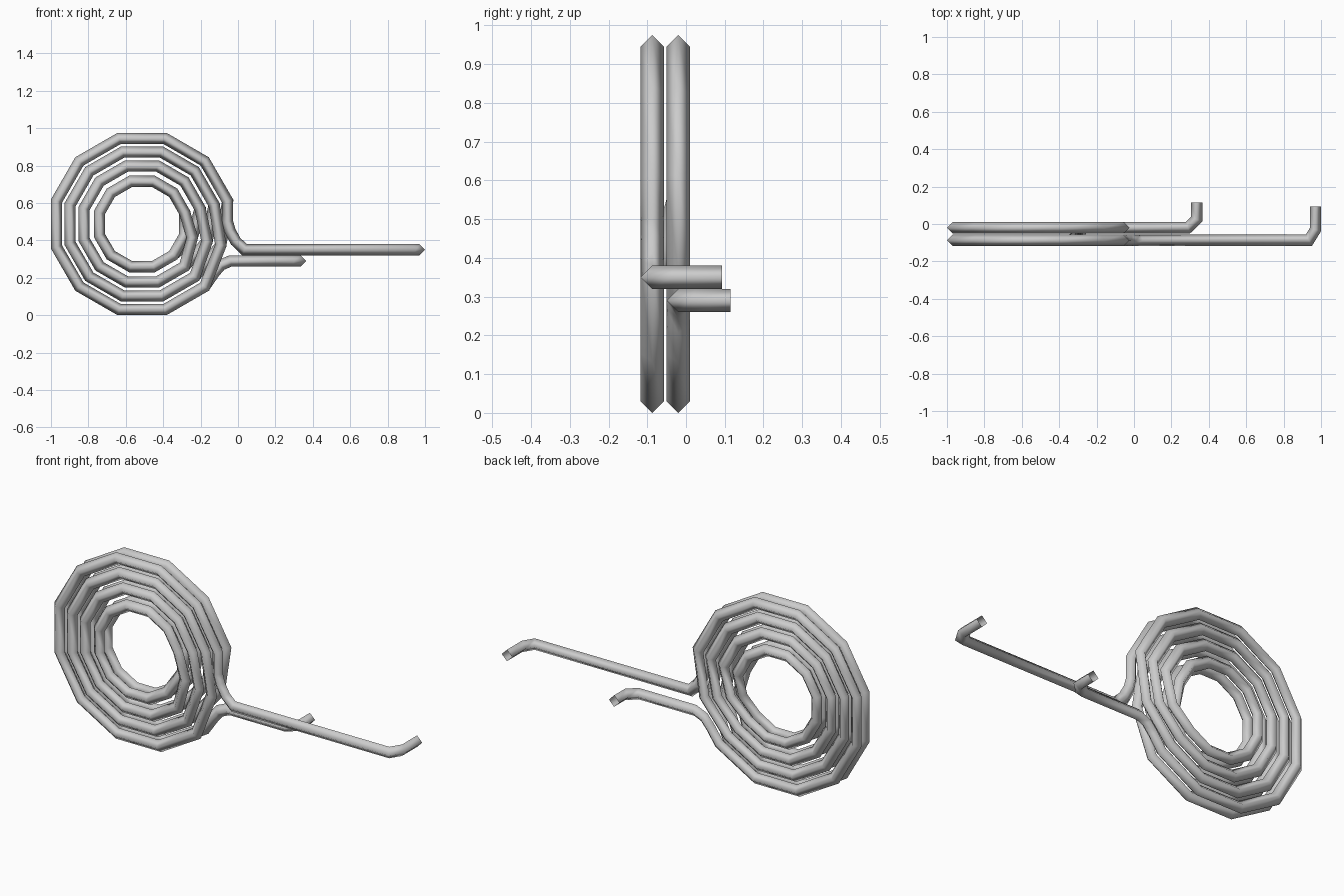
import bpy, bmesh, math
from mathutils import Vector

if "Cube" in bpy.data.objects:
    bpy.data.objects.remove(bpy.data.objects["Cube"])

CX, CZ = -0.513, 0.4875           # coil centre
YF, YB = -0.087, -0.02            # front and back coil layers
WIRE = 0.03                       # half diagonal of the diamond wire
APO = [0.4575, 0.385, 0.31, 0.228]  # flat radius of each turn, outer to inner


def coil_point(apothem, deg, y):
    r = apothem / math.cos(math.radians(15))
    a = math.radians(deg)
    return Vector((CX + r * math.cos(a), y, CZ + r * math.sin(a)))


def turn(k, y):
    return [coil_point(APO[k], d, y) for d in range(15, 316, 30)]


# front lead, running in from its hooked end
path = [Vector(p) for p in (
    (0.97, 0.093, 0.35), (0.97, -0.03, 0.35), (0.935, YF, 0.35),
    (0.035, YF, 0.35), (-0.012, YF, 0.395), (-0.042, YF, 0.45), (-0.056, YF, 0.50))]

# front layer spirals inward
for k in range(4):
    path += turn(k, YF)
    if k < 3:
        path.append(coil_point((APO[k] + APO[k + 1]) / 2, 345, YF))

# crossover to the back layer, which spirals outward
path.append(coil_point(APO[3], 345, (YF + YB) / 2))
for k in (3, 2, 1, 0):
    path += turn(k, YB)
    if k > 0:
        path.append(coil_point((APO[k] + APO[k - 1]) / 2, 345, YB))

# back lead, running out to its hooked end
path += [Vector(p) for p in (
    (-0.128, YB, 0.225), (-0.092, YB, 0.268), (-0.04, YB, 0.29),
    (0.288, YB, 0.29), (0.335, 0.025, 0.29), (0.335, 0.115, 0.29))]


def sweep(name, pts, r):
    """Sweep a diamond section along pts with mitred corners."""
    Y = Vector((0, 1, 0))
    dirs = [(b - a).normalized() for a, b in zip(pts, pts[1:])]
    bm = bmesh.new()
    rings = []
    for i, p in enumerate(pts):
        d = dirs[max(i - 1, 0)]
        n = d.cross(Y)
        if n.length < 0.01:       # hook ends run along y
            n = Vector((0, 0, -1 if i < 2 else 1))
        n.normalize()
        b = n.cross(d)
        m = (d + dirs[min(i, len(dirs) - 1)]).normalized()
        ring = []
        for off in (n * r, b * r, -n * r, -b * r):
            off = off - d * (off.dot(m) / d.dot(m))
            ring.append(bm.verts.new(p + off))
        rings.append(ring)
    for a, b in zip(rings, rings[1:]):
        for j in range(4):
            k = (j + 1) % 4
            bm.faces.new((a[j], a[k], b[k], b[j]))
    bmesh.ops.recalc_face_normals(bm, faces=bm.faces)
    for f in bm.faces:
        f.smooth = True
    me = bpy.data.meshes.new(name)
    bm.to_mesh(me)
    bm.free()
    ob = bpy.data.objects.new(name, me)
    bpy.context.collection.objects.link(ob)
    return ob


sweep("heating_coil", path, WIRE)
